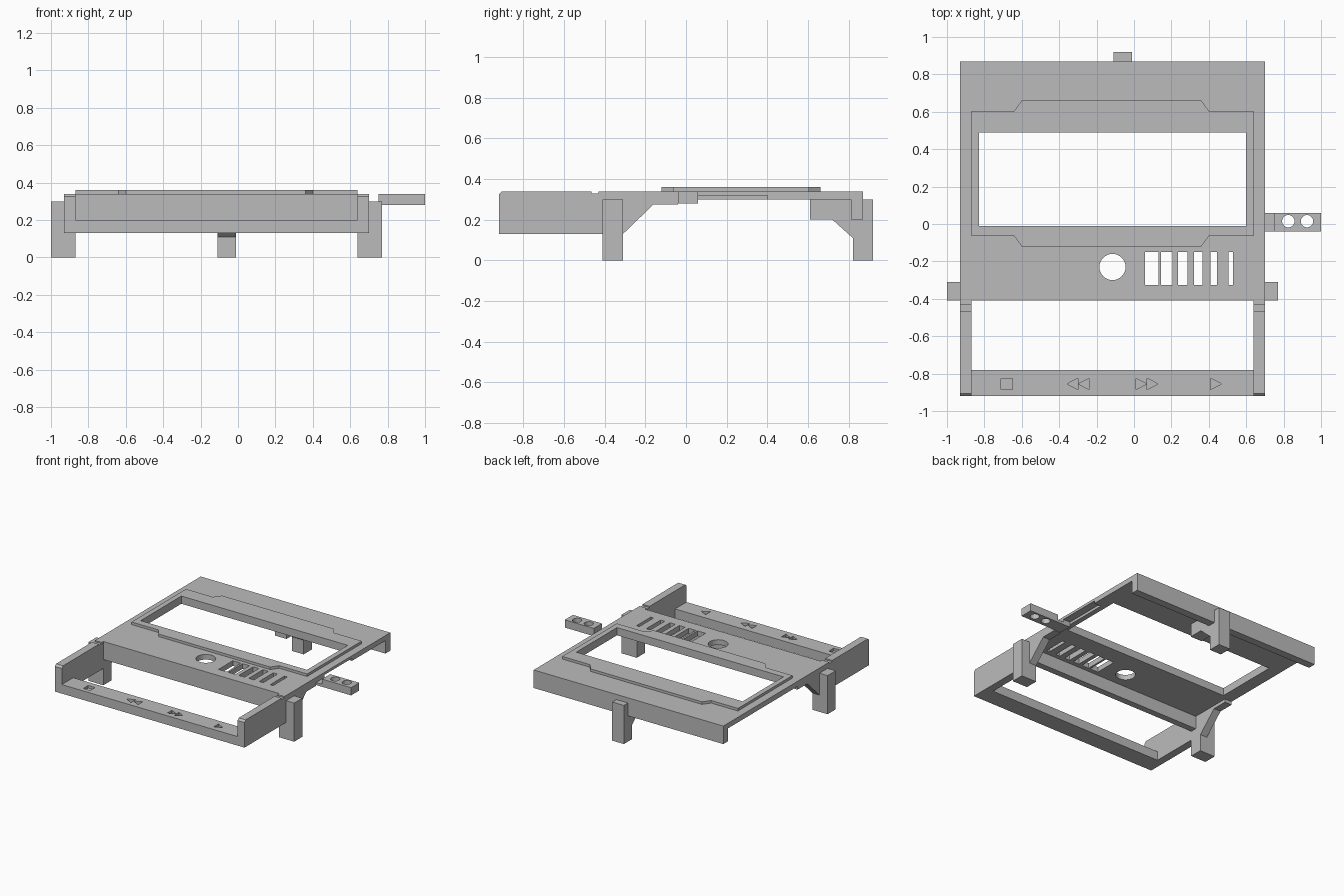
import bpy, bmesh
from math import sin, cos, tau

cube = bpy.data.objects.get("Cube")
if cube:
    bpy.data.objects.remove(cube, do_unlink=True)

grey = bpy.data.materials.new("plain grey")
grey.use_nodes = True
colour = (0.5, 0.5, 0.5, 1)
grey.diffuse_color = colour
grey.node_tree.nodes["Principled BSDF"].inputs["Base Color"].default_value = colour


def prism(name, outline, lo, hi, axis="z"):
    """Extrude an outline: (x, y) along z, or (y, z) along x."""
    def place(p, d):
        return (*p, d) if axis == "z" else (d, *p)
    bm = bmesh.new()
    face = bm.faces.new([bm.verts.new(place(p, lo)) for p in outline])
    top = bmesh.ops.extrude_face_region(bm, geom=[face])["geom"]
    for v in top:
        if isinstance(v, bmesh.types.BMVert):
            v.co[2 if axis == "z" else 0] = hi
    bmesh.ops.recalc_face_normals(bm, faces=bm.faces)
    mesh = bpy.data.meshes.new(name)
    bm.to_mesh(mesh)
    bm.free()
    mesh.materials.append(grey)
    obj = bpy.data.objects.new(name, mesh)
    bpy.context.collection.objects.link(obj)
    return obj


def rect(x0, x1, y0, y1):
    return [(x0, y0), (x1, y0), (x1, y1), (x0, y1)]


def box(name, x0, x1, y0, y1, z0, z1):
    return prism(name, rect(x0, x1, y0, y1), z0, z1)


def circle(x, y, r, n=32):
    return [(x + r * cos(tau * i / n), y + r * sin(tau * i / n)) for i in range(n)]


def cut(obj, outline, lo=-1, hi=1):
    """Cut a vertical hole or pocket and hide its cutter."""
    cutter = prism(obj.name + "_cutter", outline, lo, hi)
    cutter.hide_render = True
    cutter.hide_viewport = True
    cutter.display_type = "WIRE"
    mod = obj.modifiers.new("cut", "BOOLEAN")
    mod.operation = "DIFFERENCE"
    mod.solver = "EXACT"
    mod.object = cutter


LEFT, RIGHT = 0.70, -0.93      # outer faces of the body
WALL = 0.06
window = rect(-0.83, 0.60, -0.01, 0.49)

# Top plate with window, dial hole, graded slots and a side recess
plate = box("top_plate", RIGHT, LEFT, -0.41, 0.87, 0.30, 0.34)
cut(plate, window)
cut(plate, circle(-0.115, -0.23, 0.07))
for x, w in ((0.06, 0.07), (0.145, 0.06), (0.235, 0.05),
             (0.32, 0.045), (0.41, 0.035), (0.505, 0.025)):
    cut(plate, rect(x, x + w, -0.325, -0.15))
cut(plate, rect(0.64, 0.8, 0.06, 0.40), 0.2, 0.32)

# Raised window bezel with stepped front and back edges
bezel = prism("window_bezel", [
    (-0.87, -0.065), (-0.64, -0.065), (-0.60, -0.12), (0.36, -0.12),
    (0.40, -0.065), (0.64, -0.065), (0.64, 0.605), (0.40, 0.605),
    (0.36, 0.66), (-0.60, 0.66), (-0.64, 0.605), (-0.87, 0.605)], 0.335, 0.36)
cut(bezel, window)

# Walls under the plate
box("back_wall", RIGHT, LEFT, 0.81, 0.87, 0.20, 0.34)
box("cross_wall", RIGHT, LEFT, -0.41, -0.36, 0.20, 0.34)

# Side walls with leg braces, and the two front legs
side_profile = [
    (-0.92, 0.13), (-0.31, 0.13), (-0.16, 0.275), (-0.04, 0.275), (-0.04, 0.34),
    (-0.43, 0.34), (-0.43, 0.33), (-0.465, 0.33), (-0.465, 0.34),
    (-0.905, 0.34), (-0.92, 0.325)]
for side, inner, outer in (("left", LEFT - WALL, LEFT), ("right", RIGHT + WALL, RIGHT)):
    prism(side + "_side_wall", side_profile, inner, outer, "x")
    tip = outer + (0.07 if side == "left" else -0.07)
    box(side + "_front_leg", min(inner, tip), max(inner, tip), -0.41, -0.31, 0, 0.30)

# Back leg with its brace
box("back_leg", -0.11, -0.01, 0.82, 0.92, 0, 0.30)
prism("back_leg_brace", [(0.61, 0.20), (0.72, 0.20), (0.82, 0.11),
                         (0.82, 0.30), (0.61, 0.30)], -0.11, -0.01, "x")

# Front bar with engraved control symbols
bar = box("front_bar", RIGHT, LEFT, -0.92, -0.78, 0.13, 0.20)
cut(bar, rect(-0.71, -0.65, -0.885, -0.825), 0.18, 0.3)
for base, step in ((-0.30, -0.06), (-0.24, -0.06), (0.01, 0.06), (0.07, 0.06), (0.41, 0.06)):
    tip = base + step * 0.97
    cut(bar, [(base, -0.885), (tip, -0.855), (base, -0.825)], 0.18, 0.3)

# Side tab on a thin neck, with two holes
box("tab_neck", 0.64, 0.76, -0.04, 0.06, 0.28, 0.30)
tab = box("side_tab", 0.75, 1.0, -0.04, 0.06, 0.28, 0.34)
for x in (0.825, 0.925):
    cut(tab, circle(x, 0.015, 0.033))
